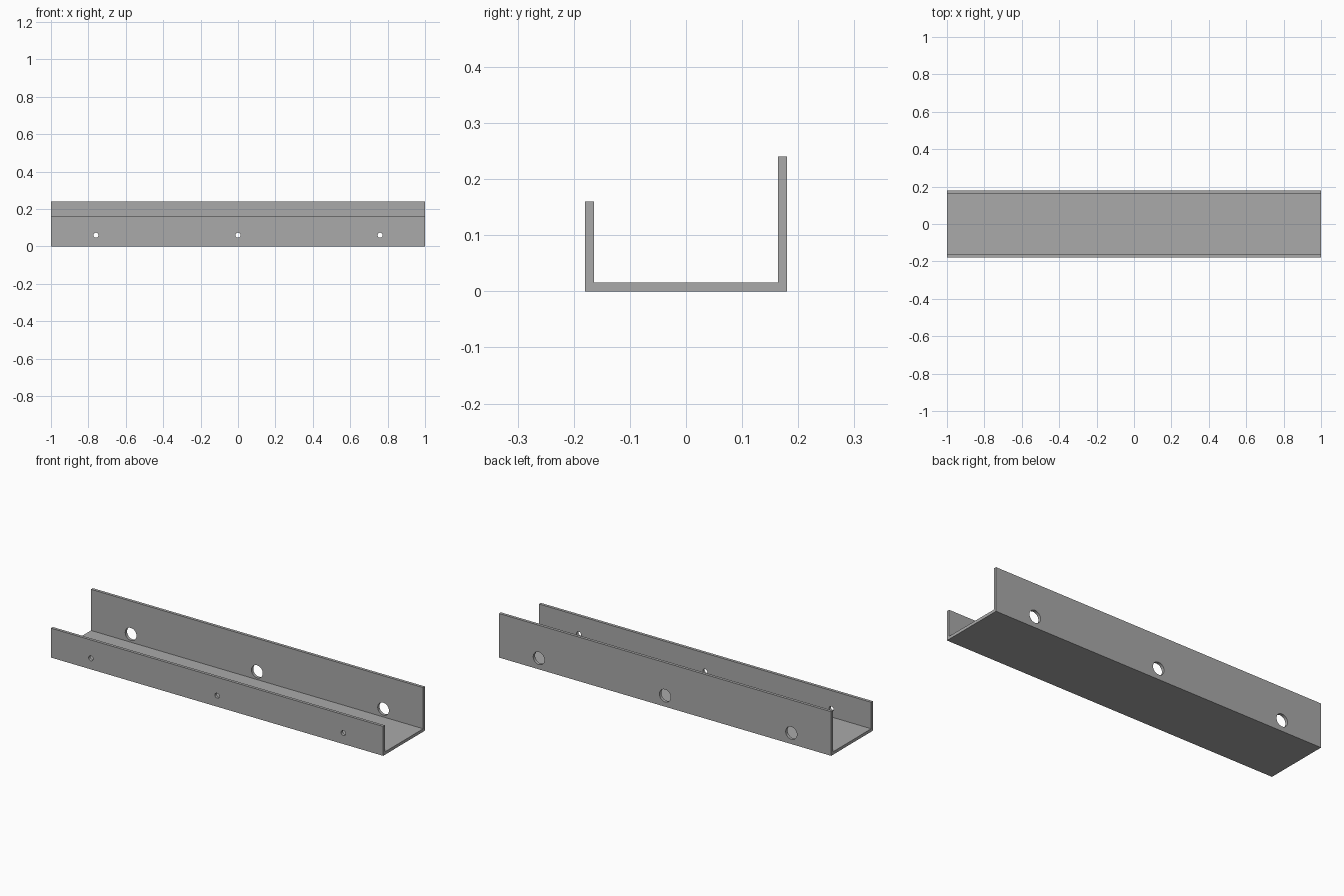
import bpy
import bmesh
from math import radians
from mathutils import Matrix, Vector

default = bpy.data.objects.get("Cube")
if default:
    bpy.data.objects.remove(default, do_unlink=True)

LENGTH = 2.0
HALF_WIDTH = 0.18
WALL = 0.016
FRONT_HEIGHT = 0.16
BACK_HEIGHT = 0.24
HOLE_Z = 0.06
HOLE_SPACING = 0.76

grey = bpy.data.materials.new("plain grey")
grey.use_nodes = True
colour = (0.4, 0.4, 0.4, 1.0)
grey.diffuse_color = colour
grey.node_tree.nodes["Principled BSDF"].inputs["Base Color"].default_value = colour


def make_object(name, bm):
    bmesh.ops.recalc_face_normals(bm, faces=bm.faces)
    mesh = bpy.data.meshes.new(name)
    bm.to_mesh(mesh)
    bm.free()
    mesh.materials.append(grey)
    obj = bpy.data.objects.new(name, mesh)
    bpy.context.collection.objects.link(obj)
    return obj


def hole_row(name, y, radius):
    """Three cylinders along the length, used to drill one flange."""
    bm = bmesh.new()
    for step in (-1, 0, 1):
        place = Matrix.Translation((step * HOLE_SPACING, y, HOLE_Z))
        bmesh.ops.create_cone(
            bm, cap_ends=True, segments=32, radius1=radius, radius2=radius,
            depth=WALL * 4, matrix=place @ Matrix.Rotation(radians(90), 4, "X"))
    cutter = make_object(name, bm)
    cutter.hide_render = True
    cutter.hide_set(True)
    return cutter


# Channel: U profile with a tall back flange, extruded along the length
inner = HALF_WIDTH - WALL
profile = [
    (-HALF_WIDTH, 0), (HALF_WIDTH, 0),
    (HALF_WIDTH, BACK_HEIGHT), (inner, BACK_HEIGHT),
    (inner, WALL), (-inner, WALL),
    (-inner, FRONT_HEIGHT), (-HALF_WIDTH, FRONT_HEIGHT),
]
bm = bmesh.new()
section = bm.faces.new([bm.verts.new((-LENGTH / 2, y, z)) for y, z in profile])
result = bmesh.ops.extrude_face_region(bm, geom=[section], use_keep_orig=True)
moved = [v for v in result["geom"] if isinstance(v, bmesh.types.BMVert)]
bmesh.ops.translate(bm, verts=moved, vec=Vector((LENGTH, 0, 0)))
channel = make_object("channel", bm)

# Small fixing holes in the front flange, large access holes in the back one
cutters = [
    hole_row("front_hole_cutter", -HALF_WIDTH + WALL / 2, 0.0135),
    hole_row("back_hole_cutter", HALF_WIDTH - WALL / 2, 0.034),
]
bpy.ops.object.select_all(action="DESELECT")
channel.select_set(True)
bpy.context.view_layer.objects.active = channel
for cutter in cutters:
    drill = channel.modifiers.new(cutter.name, "BOOLEAN")
    drill.operation = "DIFFERENCE"
    drill.solver = "EXACT"
    drill.object = cutter
    bpy.ops.object.modifier_apply(modifier=drill.name)
    bpy.data.objects.remove(cutter, do_unlink=True)

bpy.ops.object.shade_smooth_by_angle(angle=radians(30))
